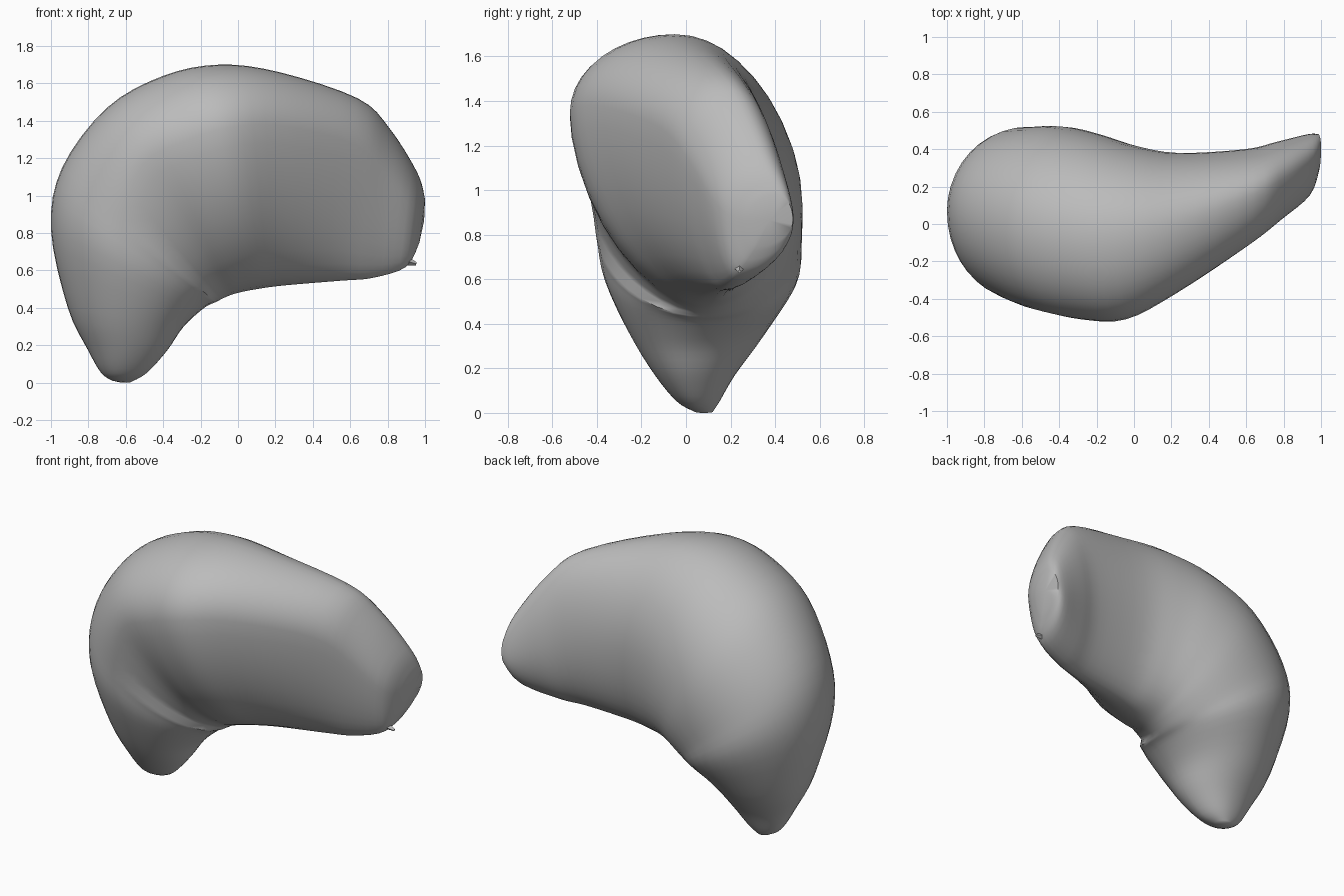
import bpy
import bmesh
import math
from mathutils import Vector

default_cube = bpy.data.objects.get("Cube")
if default_cube:
    bpy.data.objects.remove(default_cube, do_unlink=True)

RING_SIDES = 40
STEPS_PER_SPAN = 4

# Body stations from the lower tip round to the pointed side lobe:
# inner x, inner z, outer x, outer z, inner y, outer y, front y, back y, front ridge height
STATIONS = [
    (-.58, .00, -.67, .01, .08, .08, .04, .12, .5),
    (-.49, .05, -.73, .05, .04, .08, -.04, .15, .5),
    (-.38, .17, -.80, .17, .02, .08, -.14, .22, .5),
    (-.29, .30, -.91, .40, .03, .08, -.25, .35, .5),
    (-.18, .40, -1.0, .82, .08, .07, -.37, .5, .55),
    (-.12, .43, -.94, 1.15, .1, .05, -.41, .52, .6),
    (-.06, .46, -.70, 1.47, .1, .0, -.46, .52, .7),
    (.0, .48, -.40, 1.64, .1, -.04, -.51, .48, .7),
    (.1, .5, -.1, 1.7, .12, -.05, -.51, .42, .72),
    (.25, .52, .22, 1.66, .13, .0, -.37, .38, .75),
    (.55, .545, .64, 1.52, .15, .16, -.11, .4, .75),
    (.72, .56, .81, 1.36, .18, .25, .02, .44, .7),
    (.9, .62, .96, 1.12, .23, .35, .15, .48, .6),
    (.97, .75, 1.0, .98, .32, .41, .28, .48, .5),
]


def smooth_blend(a, b, c, d, t):
    """Smooth value between b and c, guided by the neighbours."""
    return b + .5 * t * (c - a + t * (2 * a - 5 * b + 4 * c - d + t * (3 * (b - c) + d - a)))


def interpolate_stations():
    last = len(STATIONS) - 1
    result = []
    for i in range(last):
        around = [STATIONS[min(max(i + k, 0), last)] for k in (-1, 0, 1, 2)]
        for step in range(STEPS_PER_SPAN):
            t = step / STEPS_PER_SPAN
            result.append([smooth_blend(*column, t) for column in zip(*around)])
    result.append(STATIONS[last])
    return result


def section_ring(station):
    """Rounded section made of four quarter arcs between its extremes."""
    ix, iz, ox, oz, y_in, y_out, y_front, y_back, ridge = station
    points = []
    for k in range(RING_SIDES):
        angle = math.tau * k / RING_SIDES
        up, side = math.cos(angle), math.sin(angle)
        middle = ridge if side > 0 else .5
        y_end = y_out if up > 0 else y_in
        y_side = y_front if side > 0 else y_back
        # The lower front is a little flatter than a true ellipse
        power = 1.15 if side > 0 and up < 0 and ridge > .6 else 1
        rise = math.copysign(abs(up) ** power, up)
        reach = abs(side) ** power
        height = middle + rise * (1 - middle if up > 0 else middle)
        y = y_end + (y_side - y_end) * reach
        points.append(Vector((ix + (ox - ix) * height, y, iz + (oz - iz) * height)))
    return points


def add_cap(bm, ring, bulge):
    """Close an end with a gently domed fan."""
    centre = sum((v.co for v in ring), Vector()) / len(ring)
    tip = bm.verts.new(centre + Vector(bulge))
    for a, b in zip(ring, ring[1:] + ring[:1]):
        bm.faces.new((a, b, tip))


def finish(bm, name, material):
    bmesh.ops.recalc_face_normals(bm, faces=bm.faces)
    mesh = bpy.data.meshes.new(name)
    bm.to_mesh(mesh)
    bm.free()
    mesh.materials.append(material)
    obj = bpy.data.objects.new(name, mesh)
    bpy.context.collection.objects.link(obj)
    bpy.ops.object.select_all(action="DESELECT")
    obj.select_set(True)
    bpy.context.view_layer.objects.active = obj
    bpy.ops.object.shade_smooth_by_angle(angle=math.radians(50))
    return obj


grey = bpy.data.materials.new("plain grey")
grey.use_nodes = True
colour = (.5, .5, .5, 1)
grey.diffuse_color = colour
grey.node_tree.nodes["Principled BSDF"].inputs["Base Color"].default_value = colour

# Curved body lofted through the stations
bm = bmesh.new()
rings = [[bm.verts.new(p) for p in section_ring(s)] for s in interpolate_stations()]
for lower, upper in zip(rings, rings[1:]):
    for k in range(RING_SIDES):
        n = (k + 1) % RING_SIDES
        bm.faces.new((lower[k], lower[n], upper[n], upper[k]))
add_cap(bm, rings[0], (0, 0, -.005))
add_cap(bm, rings[-1], (.01, 0, 0))
finish(bm, "curved_body", grey)

# Small pointed nub under the side lobe
bm = bmesh.new()
bmesh.ops.create_cone(bm, cap_ends=True, segments=4, radius1=.03, radius2=.008, depth=.07)
bmesh.ops.rotate(bm, verts=bm.verts, matrix=Vector((0, 0, 1)).rotation_difference(Vector((1, 0, -.3))).to_matrix())
bmesh.ops.translate(bm, verts=bm.verts, vec=(.92, .24, .645))
finish(bm, "lobe_nub", grey)
